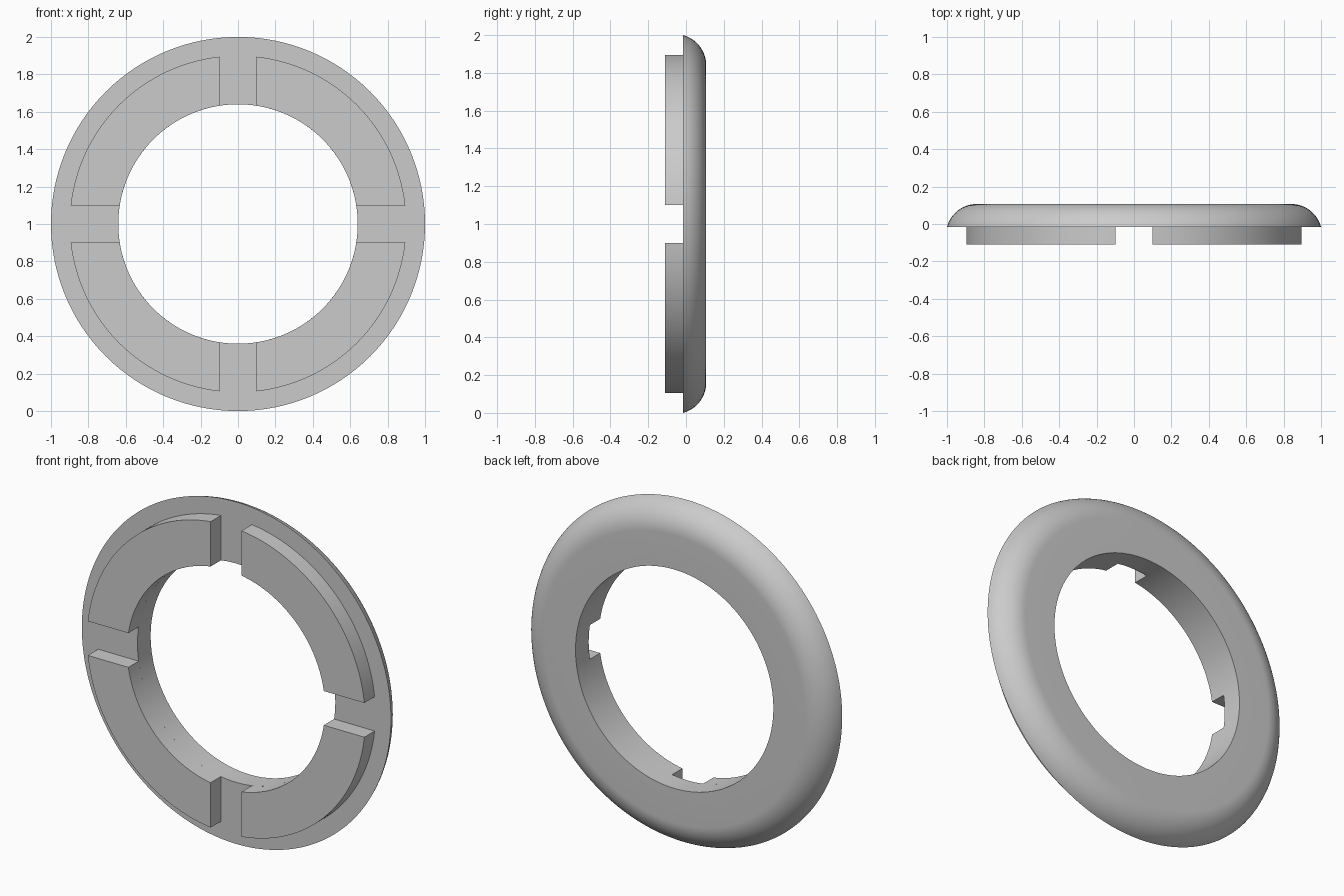
import bpy, bmesh
from math import sin, cos, asin, atan2, pi, radians, hypot

default = bpy.data.objects.get("Cube")
if default:
    bpy.data.objects.remove(default, do_unlink=True)

INNER, OUTER, PAD_OUTER = 0.64, 1.0, 0.9
FRONT, SEAT, BACK = -0.11, -0.015, 0.107   # depths along y
FLAT = 0.84                                # where the back starts to round off
HALF_SLOT = 0.1
SEGMENTS = 128

grey = bpy.data.materials.new("plain grey")
grey.use_nodes = True
colour = (0.6, 0.6, 0.6, 1)
grey.diffuse_color = colour
grey.node_tree.nodes["Principled BSDF"].inputs["Base Color"].default_value = colour


def finish(bm, name):
    bmesh.ops.recalc_face_normals(bm, faces=bm.faces)
    mesh = bpy.data.meshes.new(name)
    bm.to_mesh(mesh)
    bm.free()
    mesh.materials.append(grey)
    obj = bpy.data.objects.new(name, mesh)
    obj.location.z = 1
    bpy.context.collection.objects.link(obj)
    bpy.ops.object.select_all(action='DESELECT')
    obj.select_set(True)
    bpy.context.view_layer.objects.active = obj
    bpy.ops.object.shade_smooth_by_angle(angle=radians(30))
    return obj


# Ring: flat front, rounded outer back edge, revolved about the y axis
width, depth = OUTER - FLAT, BACK - SEAT
radius = (width ** 2 + depth ** 2) / (2 * depth)
centre = BACK - radius
start = atan2(SEAT - centre, width)
profile = [(INNER, BACK), (INNER, SEAT), (OUTER, SEAT)]
for i in range(1, 17):
    a = start + (pi / 2 - start) * i / 16
    profile.append((FLAT + radius * cos(a), centre + radius * sin(a)))

bm = bmesh.new()
verts = [bm.verts.new((r, y, 0)) for r, y in profile]
edges = [bm.edges.new((v, verts[(i + 1) % len(verts)])) for i, v in enumerate(verts)]
bmesh.ops.spin(bm, geom=verts + edges, cent=(0, 0, 0), axis=(0, 1, 0),
               angle=2 * pi, steps=SEGMENTS, use_merge=True)
bmesh.ops.remove_doubles(bm, verts=bm.verts, dist=0.0001)
finish(bm, "rounded_ring")


# Pads: four raised quarter arcs separated by straight slots
def arc(r, n=32):
    a0 = asin(HALF_SLOT / r)
    return [(r * cos(a), r * sin(a))
            for a in (a0 + (pi / 2 - 2 * a0) * i / n for i in range(n + 1))]


def pad(name, sx, sz):
    bm = bmesh.new()
    rows = [[bm.verts.new((sx * x, y, sz * z)) for x, z in arc(r)]
            for r, y in ((INNER, SEAT), (INNER, FRONT), (PAD_OUTER, FRONT), (PAD_OUTER, SEAT))]
    for a, b in zip(rows, rows[1:]):
        for i in range(len(a) - 1):
            bm.faces.new((a[i], a[i + 1], b[i + 1], b[i]))
    for end in (0, -1):
        bm.faces.new([row[end] for row in rows])
    finish(bm, name)


for side, sx in (("left", 1), ("right", -1)):
    for level, sz in (("upper", 1), ("lower", -1)):
        pad(f"{level}_{side}_pad", sx, sz)
